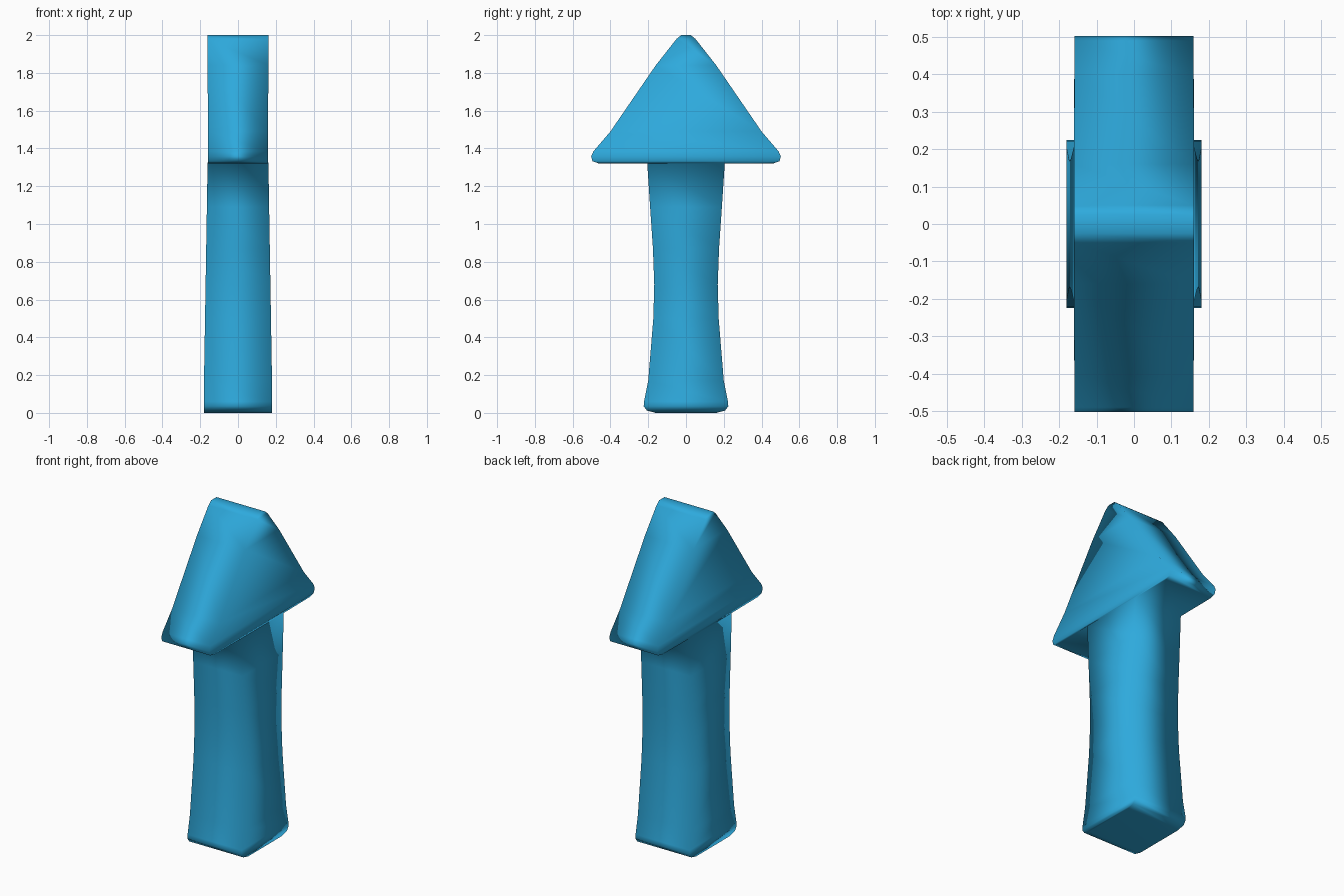
import bpy, bmesh

if "Cube" in bpy.data.objects:
    bpy.data.objects.remove(bpy.data.objects["Cube"])

# Half silhouette (y, z), from the tip down to the base
HEAD = [(0.025, 2.0), (0.05, 1.98), (0.16, 1.84), (0.40, 1.49),
        (0.49, 1.385), (0.502, 1.357), (0.495, 1.332), (0.46, 1.32)]
STEM = [(0.205, 1.32), (0.19, 1.09), (0.175, 0.87), (0.168, 0.68), (0.173, 0.5),
        (0.20, 0.17), (0.222, 0.06), (0.224, 0.035), (0.207, 0.012), (0.16, 0.0)]


def half_depth(y, z):
    """Half thickness along x: nearly even, flaring towards the base."""
    if z >= 1.32:
        return 0.159 if y > 0.3 else 0.161
    return 0.161 + 0.019 * min(1, (1.32 - z) / 1.15)


bm = bmesh.new()


def point(side, sign, y, z):
    return bm.verts.new((side * half_depth(y, z), sign * y, z))


# Rungs across each broad side, mirrored in x and y
rim = {}
for side in (-1, 1):
    head = [[point(side, s, *p) for s in (-1, 1)] for p in HEAD]
    stem = [[point(side, s, *p) for s in (-1, 1)] for p in STEM]
    for rows in (head[:-1], stem):
        for a, b in zip(rows, rows[1:]):
            bm.faces.new((a[0], b[0], b[1], a[1]))
    # lowest head band meets the stem top
    a, b, c = head[-2], head[-1], stem[0]
    bm.faces.new((a[0], b[0], c[0], c[1], b[1], a[1]))
    rows = head + stem
    rim[side] = [r[1] for r in rows] + [r[0] for r in reversed(rows)]

# Narrow edge band joining the two broad sides
n = len(rim[1])
for i in range(n):
    j = (i + 1) % n
    bm.faces.new((rim[1][i], rim[1][j], rim[-1][j], rim[-1][i]))
bmesh.ops.recalc_face_normals(bm, faces=bm.faces[:])
for f in bm.faces:
    f.smooth = True

mesh = bpy.data.meshes.new("arrow")
bm.to_mesh(mesh)
bm.free()
arrow = bpy.data.objects.new("arrow", mesh)
bpy.context.collection.objects.link(arrow)

# Soft shading dominated by the broad sides
mod = arrow.modifiers.new("soft_normals", "WEIGHTED_NORMAL")
mod.mode = 'FACE_AREA'

# Blue surface
mat = bpy.data.materials.new("blue")
mat.diffuse_color = (0.027, 0.40, 0.72, 1)
mat.use_nodes = True
mat.node_tree.nodes["Principled BSDF"].inputs["Base Color"].default_value = mat.diffuse_color
mesh.materials.append(mat)
